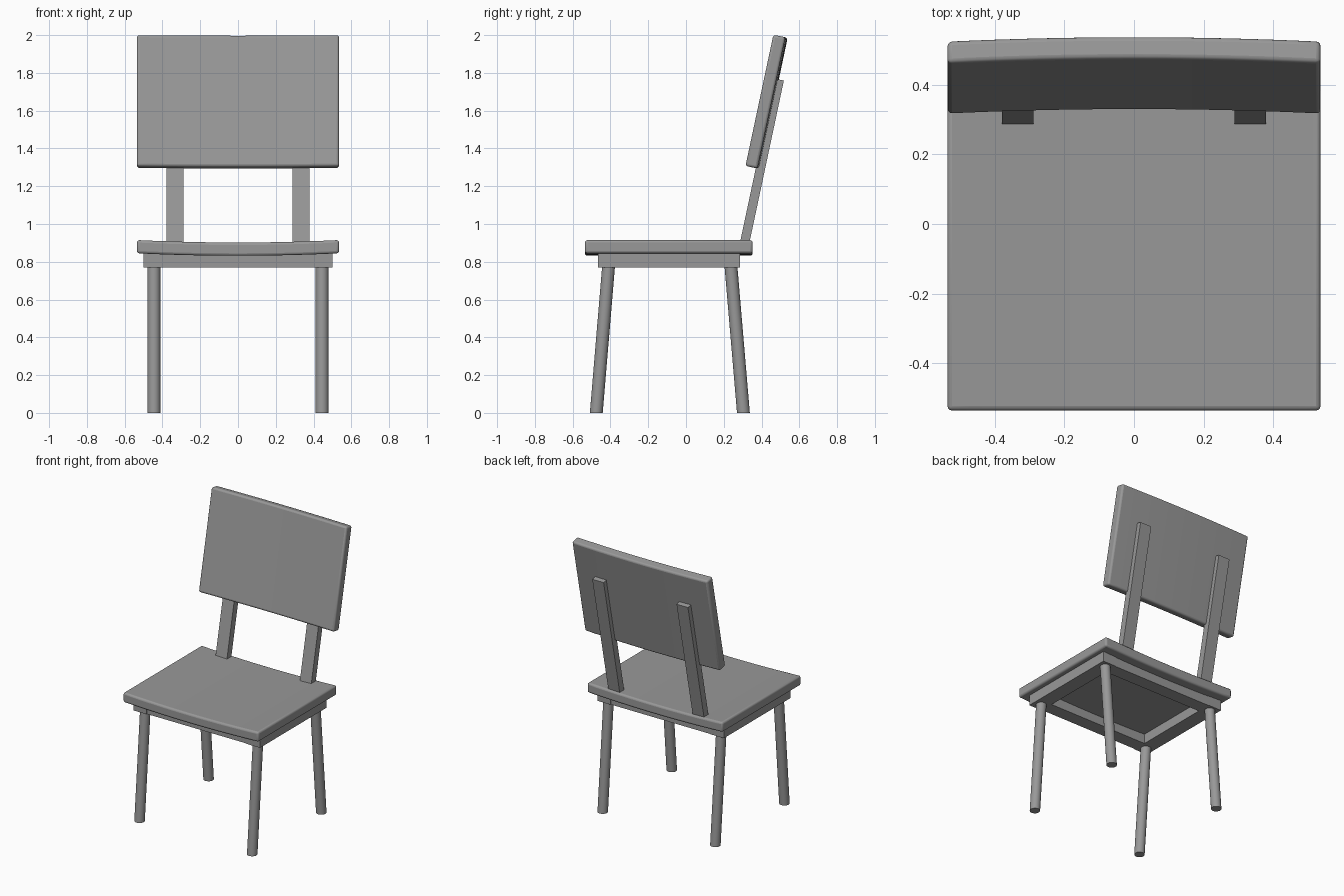
import bpy, bmesh, math
from mathutils import Matrix, Vector

if "Cube" in bpy.data.objects:
    bpy.data.objects.remove(bpy.data.objects["Cube"])

TILT = math.radians(78)   # backrest plane angle (12 degrees of recline)

# Dark grey finish for every part
GREY = bpy.data.materials.new("dark_grey")
GREY.diffuse_color = (0.315, 0.315, 0.315, 1)
GREY.use_nodes = True
GREY.node_tree.nodes["Principled BSDF"].inputs["Base Color"].default_value = GREY.diffuse_color


def add_mesh(name, bm, smooth=False):
    bmesh.ops.recalc_face_normals(bm, faces=bm.faces)
    me = bpy.data.meshes.new(name)
    bm.to_mesh(me)
    bm.free()
    me.materials.append(GREY)
    ob = bpy.data.objects.new(name, me)
    bpy.context.collection.objects.link(ob)
    if smooth:
        bpy.ops.object.select_all(action='DESELECT')
        ob.select_set(True)
        bpy.context.view_layer.objects.active = ob
        bpy.ops.object.shade_smooth_by_angle(angle=math.radians(35))
    return ob


def box(name, center, size, tilt=0.0):
    bm = bmesh.new()
    bmesh.ops.create_cube(bm, size=1, matrix=Matrix.Diagonal((*size, 1)))
    ob = add_mesh(name, bm)
    ob.location = center
    ob.rotation_euler.x = tilt
    return ob


def curved_slab(name, center, width, length, thick, sag, tilt=0.0, n=16):
    """Slab whose middle dips along local -z, with softly rounded edges."""
    bm = bmesh.new()
    rows = []
    for z in (thick / 2, -thick / 2):
        us = [2 * i / n - 1 for i in range(n + 1)]
        rows.append([bm.verts.new((u * width / 2, -length / 2, z - sag * (1 - u * u)))
                     for u in us])
    # strip of quads between top and bottom, extruded along y
    top, low = rows
    faces = [bm.faces.new((top[i], top[i + 1], low[i + 1], low[i])) for i in range(n)]
    ext = bmesh.ops.extrude_face_region(bm, geom=faces, use_keep_orig=True)
    bmesh.ops.translate(bm, vec=(0, length, 0),
                        verts=[v for v in ext['geom'] if isinstance(v, bmesh.types.BMVert)])
    ob = add_mesh(name, bm, smooth=True)
    ob.location = center
    ob.rotation_euler.x = tilt
    bev = ob.modifiers.new("rounded_edges", 'BEVEL')
    bev.width = 0.013
    bev.segments = 3
    bev.limit_method = 'ANGLE'
    bev.angle_limit = math.radians(40)
    return ob


def leg(name, foot, head, radius):
    """Slanted round leg with level ends."""
    bm = bmesh.new()
    foot, head = Vector(foot), Vector(head)
    bmesh.ops.create_cone(bm, cap_ends=True, segments=32, radius1=radius,
                          radius2=radius, depth=1)
    for v in bm.verts:
        p = foot.lerp(head, v.co.z + 0.5)
        v.co = Vector((v.co.x + p.x, v.co.y + p.y, p.z))
    return add_mesh(name, bm, smooth=True)


# Seat and backrest
curved_slab("seat", (0, -0.091, 0.88), 1.07, 0.888, 0.07, 0.013)
curved_slab("backrest", (0, 0.42, 1.648), 1.07, 0.71, 0.065, 0.013, TILT)

# Apron: front and back rails fit between the side rails, set in slightly
for name, y in (("front", -0.413), ("back", 0.235)):
    box(name + "_rail", (0, y, 0.81), (0.79, 0.096, 0.08))

# Parts repeated on both sides
for side, s in (("left", -1), ("right", 1)):
    box(side + "_rail", (s * 0.4475, -0.09, 0.81), (0.105, 0.752, 0.08))
    box(side + "_back_support", (s * 0.333, 0.398, 1.312), (0.09, 0.925, 0.049), TILT)
    leg(side + "_front_leg", (s * 0.445, -0.475, 0), (s * 0.445, -0.41, 0.775), 0.034)
    leg(side + "_back_leg", (s * 0.445, 0.304, 0), (s * 0.445, 0.238, 0.775), 0.034)
